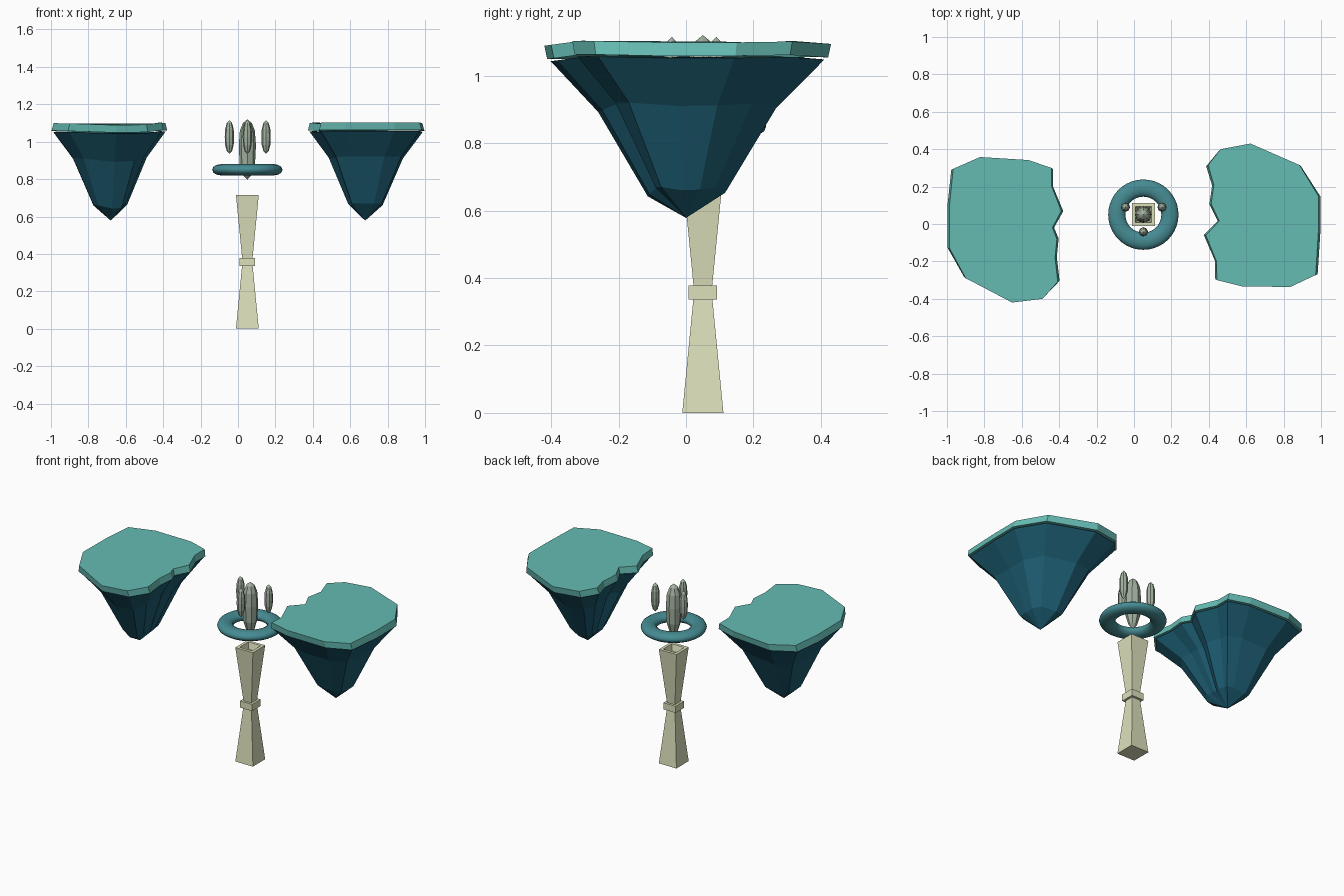
import bpy, bmesh, math, random

if "Cube" in bpy.data.objects:
    bpy.data.objects.remove(bpy.data.objects["Cube"])

random.seed(4)


def material(name, rgb):
    m = bpy.data.materials.new(name)
    m.diffuse_color = (*rgb, 1)
    m.use_nodes = True
    m.node_tree.nodes["Principled BSDF"].inputs["Base Color"].default_value = m.diffuse_color
    return m


GRASS = material("turf_teal", (0.13, 0.50, 0.45))
ROCK = material("rock_blue", (0.012, 0.11, 0.17))
STONE = material("pale_stone", (0.72, 0.75, 0.50))
METAL = material("ring_teal", (0.06, 0.26, 0.29))
GEM = material("crystal_grey", (0.36, 0.44, 0.35))


def loft(name, rings, mat):
    """Skin a list of vertex rings; a ring of one point makes a tip."""
    bm = bmesh.new()
    loops = [[bm.verts.new(p) for p in ring] for ring in rings]
    for a, b in zip(loops, loops[1:]):
        n = max(len(a), len(b))
        for i in range(n):
            j = (i + 1) % n
            if len(a) == 1:
                bm.faces.new((a[0], b[j], b[i]))
            elif len(b) == 1:
                bm.faces.new((a[i], a[j], b[0]))
            else:
                bm.faces.new((a[i], a[j], b[j], b[i]))
    for end in (loops[0], loops[-1]):
        if len(end) > 2:
            bm.faces.new(end)
    bmesh.ops.recalc_face_normals(bm, faces=bm.faces)
    mesh = bpy.data.meshes.new(name)
    bm.to_mesh(mesh)
    bm.free()
    mesh.materials.append(mat)
    ob = bpy.data.objects.new(name, mesh)
    bpy.context.collection.objects.link(ob)
    return ob


def lathe(name, center, profile, sides, mat, turn=0.0):
    """Faceted solid of revolution from (radius, z) pairs."""
    cx, cy = center
    rings = []
    for r, z in profile:
        if r == 0:
            rings.append([(cx, cy, z)])
        else:
            rings.append([(cx + r * math.cos(turn + math.tau * i / sides),
                           cy + r * math.sin(turn + math.tau * i / sides), z)
                          for i in range(sides)])
    return loft(name, rings, mat)


def island(side, cx, outline):
    """Turf slab on a fluted rock cone, both following one outline."""
    tilt = [random.uniform(-0.004, 0.004) - (0.008 if abs(y) > 0.35 else 0)
            for _, y in outline]

    def ring(sx, sy, z, wobble=1.0):
        return [(cx + (x - cx) * sx, y * sy, z + t * wobble)
                for (x, y), t in zip(outline, tilt)]

    loft(side + "_island_turf",
         [ring(0.99, 0.98, 1.06), ring(0.955, 1.0, 1.1)], GRASS)
    loft(side + "_island_rock",
         [ring(0.96, 0.955, 1.054), ring(0.63, 0.62, 0.915, 2),
          ring(0.29, 0.27, 0.665, 2), [(cx, 0, 0.578)]], ROCK)


# Floating islands
island("left", -0.68, [
    (-0.98, 0.295), (-1.0, 0.107), (-1.0, -0.13), (-0.91, -0.29),
    (-0.65, -0.42), (-0.48, -0.40), (-0.395, -0.31), (-0.41, -0.18),
    (-0.40, -0.08), (-0.425, -0.02), (-0.375, 0.07), (-0.43, 0.203),
    (-0.43, 0.30), (-0.56, 0.342), (-0.83, 0.358)])
island("right", 0.68, [
    (0.432, -0.30), (0.57, -0.333), (0.842, -0.337), (0.985, -0.273),
    (1.0, -0.04), (1.0, 0.15), (0.895, 0.315), (0.62, 0.43),
    (0.452, 0.40), (0.383, 0.315), (0.415, 0.21), (0.40, 0.107),
    (0.445, 0.016), (0.37, -0.06), (0.43, -0.20)])

# Square hourglass pedestal with a hollow top and a waist band
CENTER = (0.05, 0.05)
S = math.sqrt(2)
lathe("pedestal", CENTER,
      [(0.061 * S, 0), (0.026 * S, 0.36), (0.061 * S, 0.715),
       (0.043 * S, 0.715), (0.034 * S, 0.675)], 4, STONE, math.pi / 4)
lathe("pedestal_band", CENTER,
      [(0.042 * S, 0.336), (0.042 * S, 0.378)], 4, STONE, math.pi / 4)

# Flattened floating ring
bpy.ops.mesh.primitive_torus_add(location=(*CENTER, 0.85), major_radius=0.142,
                                 minor_radius=0.046, major_segments=40,
                                 minor_segments=12)
ring_ob = bpy.context.object
ring_ob.name = "floating_ring"
ring_ob.scale.z = 0.65
ring_ob.data.materials.append(METAL)
bpy.ops.object.shade_smooth_by_angle(angle=math.radians(40))

# Central crystal and three satellites
lathe("main_crystal", CENTER,
      [(0, 0.797), (0.024, 0.822), (0.041, 0.88), (0.046, 0.98),
       (0.040, 1.06), (0.024, 1.10), (0, 1.12)], 8, GEM)
for i, (x, y) in enumerate([(-0.046, 0.09), (0.15, 0.09), (0.05, -0.042)]):
    lathe(f"small_crystal_{i + 1}", (x, y),
          [(0, 0.935), (0.014, 0.949), (0.023, 0.983), (0.025, 1.025),
           (0.023, 1.067), (0.014, 1.10), (0, 1.115)], 8, GEM)
